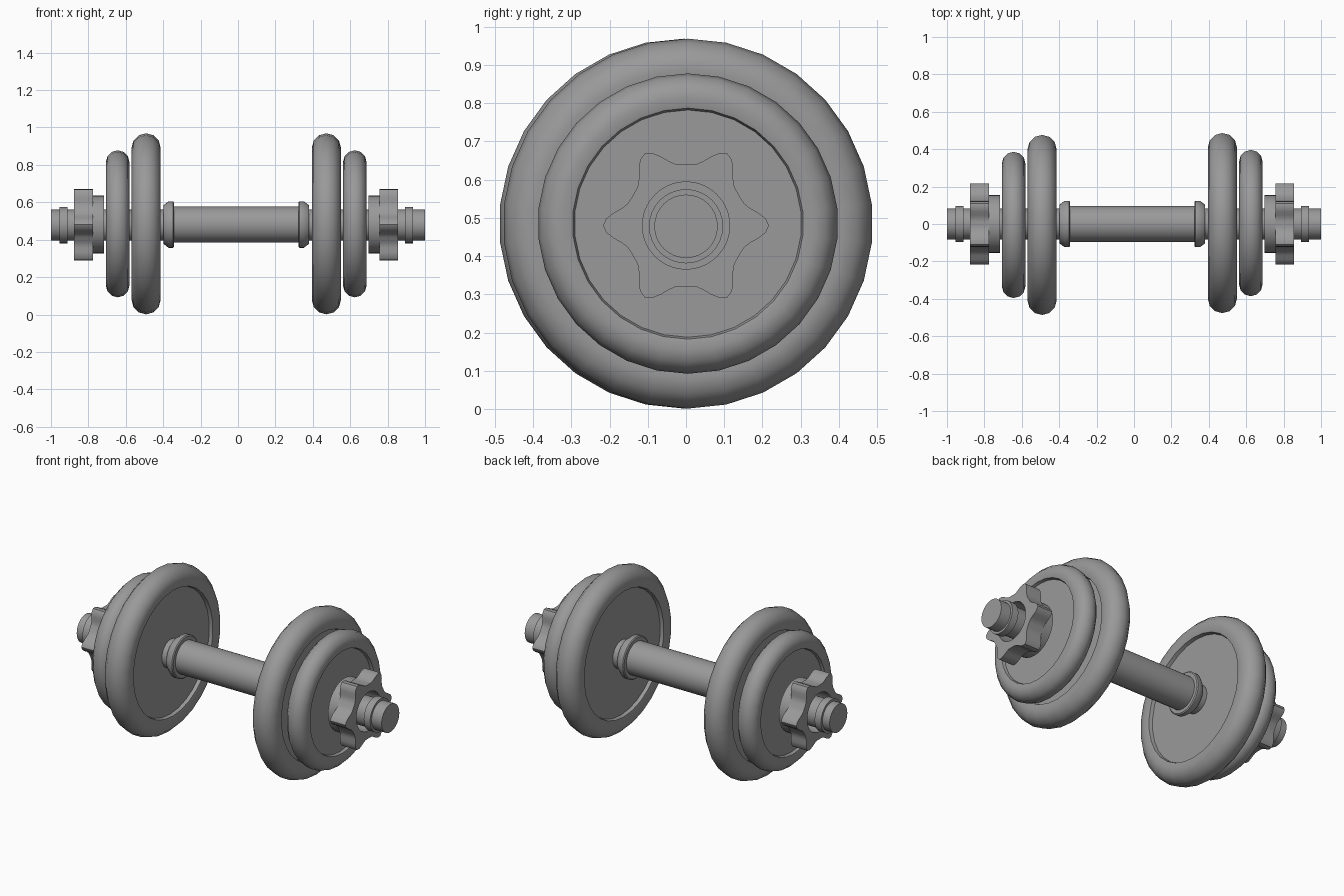
import bpy, bmesh
from math import sin, cos, pi, radians

if "Cube" in bpy.data.objects:
    bpy.data.objects.remove(bpy.data.objects["Cube"])

MID = -0.0095      # x of the mirror plane between both ends
AXIS = 0.478       # height of the bar axis

iron = bpy.data.materials.new("dark_iron")
iron.diffuse_color = (0.32, 0.32, 0.32, 1)
iron.use_nodes = True
iron.node_tree.nodes["Principled BSDF"].inputs["Base Color"].default_value = iron.diffuse_color


def finish(name, bm):
    bmesh.ops.recalc_face_normals(bm, faces=bm.faces[:])
    me = bpy.data.meshes.new(name)
    bm.to_mesh(me)
    bm.free()
    me.materials.append(iron)
    ob = bpy.data.objects.new(name, me)
    bpy.context.collection.objects.link(ob)
    bpy.ops.object.select_all(action='DESELECT')
    ob.select_set(True)
    bpy.context.view_layer.objects.active = ob
    bpy.ops.object.shade_smooth_by_angle(angle=radians(38))
    return ob


def lathe(name, profile, y=0.0, z=AXIS, n=32, closed=False):
    """Spin (x, radius) points around the x axis; open profiles get end caps."""
    bm = bmesh.new()
    rings = []
    for x, r in profile:
        rings.append([bm.verts.new((x, y + r * cos(pi / 2 + 2 * pi * i / n),
                                    z + r * sin(pi / 2 + 2 * pi * i / n))) for i in range(n)])
    pairs = list(zip(rings, rings[1:]))
    if closed:
        pairs.append((rings[-1], rings[0]))
    else:
        bm.faces.new(rings[0])
        bm.faces.new(rings[-1])
    for a, b in pairs:
        for i in range(n):
            j = (i + 1) % n
            bm.faces.new((a[i], a[j], b[j], b[i]))
    return finish(name, bm)


def plate(name, x, y, radius, half, web):
    """Weight plate: round rim, small step, recessed flat web."""
    c = radius - half
    side = [(half * sin(radians(a)), c + half * cos(radians(a))) for a in (30, 60, 90, 116)]
    inner = side[-1][1]
    side += [(web, inner - 0.005), (web, 0.075)]
    prof = [(x - px, r) for px, r in reversed(side)] + [(x, radius)] \
        + [(x + px, r) for px, r in side]
    lathe(name, prof, y=y, z=0.485, n=30, closed=True)


def star_knob(name, x0, x1, n=72):
    """Six-lobed nut with a round hole."""
    bm = bmesh.new()
    loops = []
    for x, hole in ((x0, False), (x1, False), (x1, True), (x0, True)):
        loop = []
        for i in range(n):
            a = 2 * pi * i / n
            r = 0.114 if hole else 0.160 + 0.057 * ((1 + cos(6 * a)) / 2) ** 2
            loop.append(bm.verts.new((x, r * cos(a), AXIS + 0.002 + r * sin(a))))
        loops.append(loop)
    for k in range(4):
        a, b = loops[k], loops[(k + 1) % 4]
        for i in range(n):
            j = (i + 1) % n
            bm.faces.new((a[i], a[j], b[j], b[i]))
    finish(name, bm)


# straight bar
lathe("bar", [(-1, 0.083), (1, 0.083)])

# grip with a chamfered collar at each end
half_grip = [(0.333, 0.097), (0.333, 0.118), (0.338, 0.124), (0.362, 0.124),
             (0.388, 0.104), (0.388, 0.075)]
lathe("grip", [(MID - x, r) for x, r in reversed(half_grip)] +
      [(MID + x, r) for x, r in half_grip], z=0.481)

# plates, nuts and stop rings on both ends
for s, side in ((1, "right"), (-1, "left")):
    def at(x):
        return MID + s * x
    plate("large_plate_" + side, at(0.482), s * 0.005, 0.484, 0.078, 0.050)
    plate("small_plate_" + side, at(0.634), s * 0.005, 0.393, 0.063, 0.040)
    lathe("nut_flange_" + side, [(at(0.708), 0.155), (at(0.766), 0.155)], z=0.481)
    star_knob("star_nut_" + side, at(0.766), at(0.866))
    lathe("stop_ring_" + side, [(at(0.902), 0.097), (at(0.944), 0.097)])
